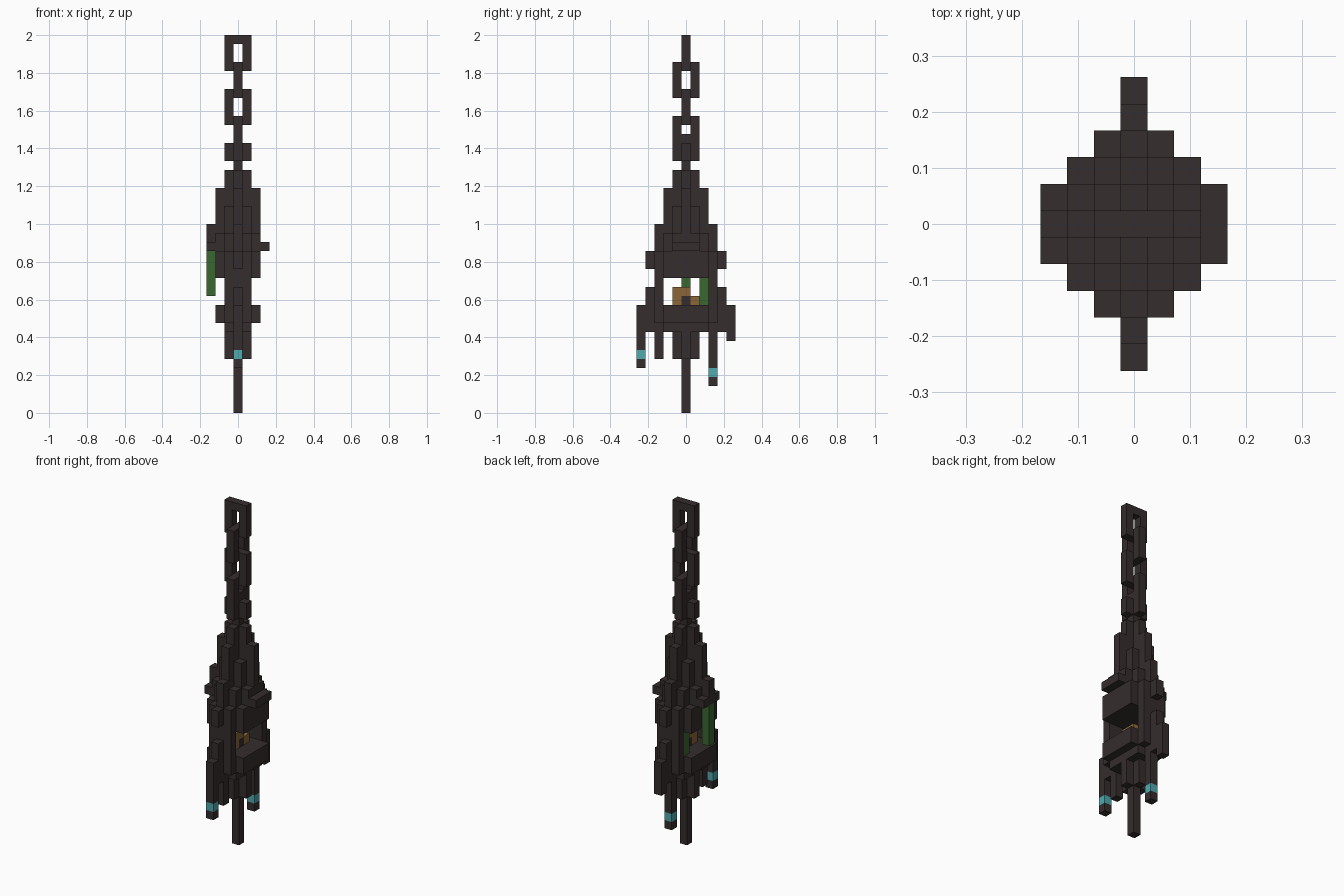
import bpy
import bmesh
from mathutils import Vector

cube = bpy.data.objects.get("Cube")
if cube:
    bpy.data.objects.remove(cube, do_unlink=True)

S = 2 / 42  # edge of one block
occupied = set()
parts = []


def material(name, rgb):
    m = bpy.data.materials.new(name)
    m.use_nodes = True
    m.diffuse_color = (*rgb, 1)
    m.node_tree.nodes["Principled BSDF"].inputs["Base Color"].default_value = (*rgb, 1)
    return m


iron = material("dark_iron", (0.036, 0.026, 0.027))
green = material("moss_green", (0.042, 0.135, 0.03))
amber = material("amber", (0.26, 0.136, 0.038))
cyan = material("cyan", (0.08, 0.40, 0.43))


def box(xs, ys, zs):
    """Blocks in inclusive ranges; a single number means one layer."""
    rng = [range(a[0], a[1] + 1) if isinstance(a, tuple) else (a,) for a in (xs, ys, zs)]
    return {(x, y, z) for x in rng[0] for y in rng[1] for z in rng[2]}


def part(name, mat, *boxes):
    cells = set().union(*boxes) - occupied
    occupied.update(cells)
    parts.append((name, mat, cells))


def mirrored(x, y, zs):
    """One column repeated on both sides of each axis."""
    return set().union(*[box(a, b, zs) for a in (x, -x) for b in (y, -y)])


def ring(along_x, low, high):
    """Chain link, three blocks wide, one thick."""
    wide, mid = (-1, 1), 0
    if along_x:
        return box(wide, mid, (low, high)) - box(mid, mid, (low + 1, high - 1))
    return box(mid, wide, (low, high)) - box(mid, mid, (low + 1, high - 1))


# Coloured details
part("moss_hanging", green, box(-3, 0, (13, 17)))
part("moss_inner", green, box(-1, 2, (12, 14)))
part("ember", amber, box(0, -1, (12, 13)), box(0, 0, 13), box(0, 1, 12))
part("front_spike_band", cyan, box(0, -5, 6))
part("back_spike_band", cyan, box(0, 3, 4))

# Chain
part("top_link", iron, ring(True, 38, 41))
part("second_link", iron, ring(False, 35, 38))
part("third_link", iron, ring(True, 32, 35))
part("fourth_link", iron, ring(False, 28, 32), box(0, 0, (28, 30)))
part("chain_knot", iron, box((-1, 1), 0, (28, 29)), box(0, 0, 27))

# Stepped roof: taller columns towards the middle
steps = {(0, 0): 26, (1, 0): 26, (0, 1): 26, (2, 0): 24, (0, 2): 24,
         (1, 1): 22, (2, 1): 19, (1, 2): 19, (2, 2): 17}
part("roof", iron, *[mirrored(x, y, (15, top)) for (x, y), top in steps.items()])
part("roof_eaves", iron, mirrored(1, 3, (15, 17)), mirrored(0, 4, (16, 17)),
     box(3, (-1, 1), 18), box(-3, (-1, 1), 18), box(-3, 0, (18, 20)))

# Front and back walls with side openings between
part("walls", iron, mirrored(1, 3, (10, 14)), mirrored(0, 3, (6, 20)),
     mirrored(0, 4, (9, 13)))

# Bowl
part("bowl", iron, box((-1, 1), (-2, 2), (9, 11)), box((-2, 2), (-2, 2), (10, 11)),
     mirrored(1, 0, (6, 11)), mirrored(0, 1, (6, 11)))

# Spikes
part("centre_spike", iron, box(0, 0, (0, 12)))
part("front_spike", iron, box(0, -5, (5, 11)))
part("rear_spike", iron, box(0, 5, (8, 11)))
part("back_spike", iron, box(0, 3, (3, 6)))


# Mesh only the exposed faces of each part
def face_corners(cell, axis, sign):
    u, v = [i for i in range(3) if i != axis]
    centre = Vector((cell[0], cell[1], cell[2] + 0.5))
    centre[axis] += sign / 2
    corners = []
    for a, b in ((-1, -1), (1, -1), (1, 1), (-1, 1)):
        p = centre.copy()
        p[u] += a / 2
        p[v] += b / 2
        corners.append(p * S)
    facing = sign if axis != 1 else -sign
    return corners if facing > 0 else corners[::-1]


for name, mat, cells in parts:
    bm = bmesh.new()
    for cell in sorted(cells):
        for axis in range(3):
            for sign in (-1, 1):
                near = list(cell)
                near[axis] += sign
                if tuple(near) not in occupied:
                    bm.faces.new([bm.verts.new(p) for p in face_corners(cell, axis, sign)])
    bmesh.ops.remove_doubles(bm, verts=bm.verts, dist=S / 100)
    mesh = bpy.data.meshes.new(name)
    bm.to_mesh(mesh)
    bm.free()
    mesh.materials.append(mat)
    bpy.context.scene.collection.objects.link(bpy.data.objects.new(name, mesh))
